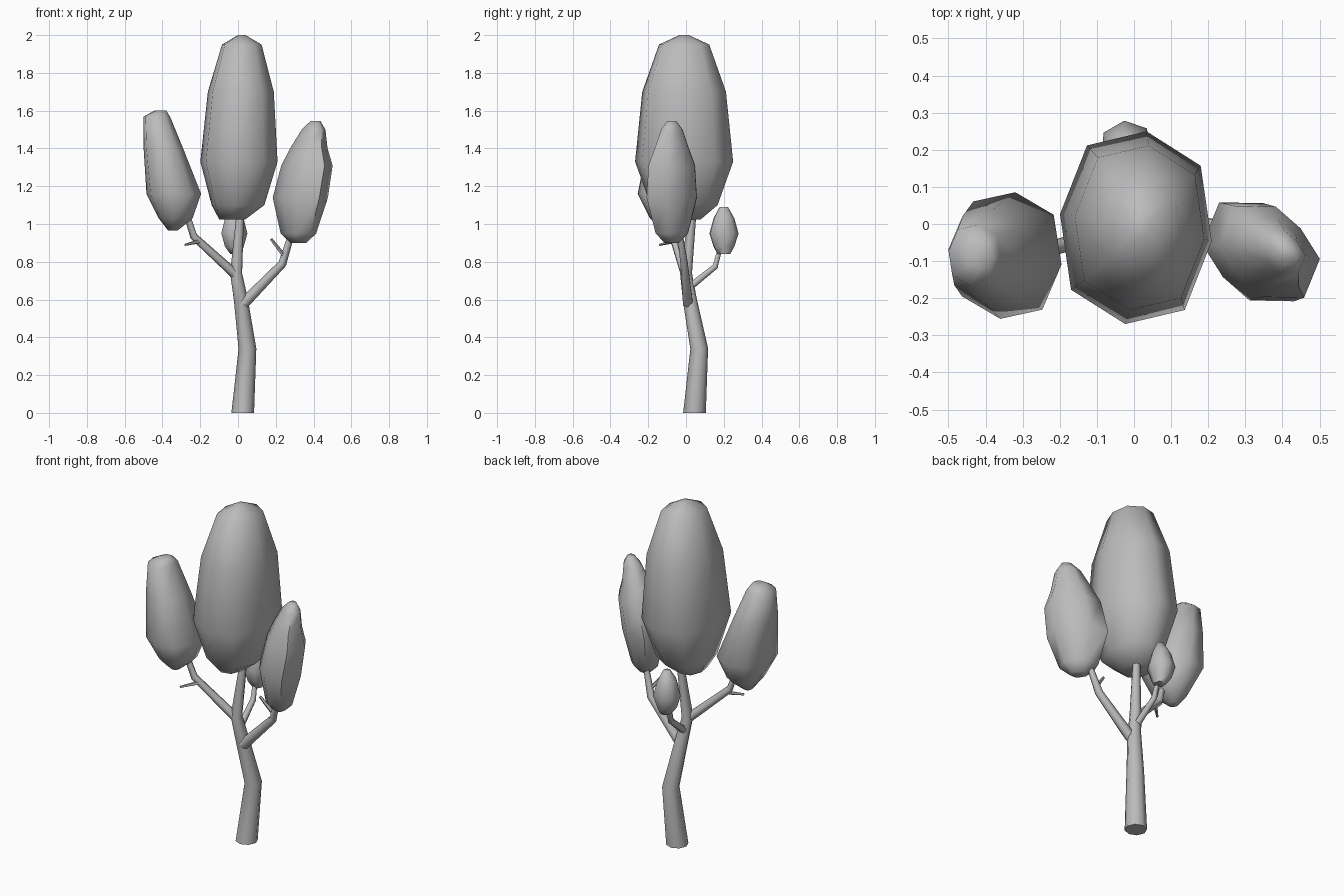
import bpy, bmesh, math
from mathutils import Vector

cube = bpy.data.objects.get("Cube")
if cube:
    bpy.data.objects.remove(cube, do_unlink=True)

grey = bpy.data.materials.new("plain grey")
grey.use_nodes = True
grey.diffuse_color = (0.5, 0.5, 0.5, 1)
grey.node_tree.nodes["Principled BSDF"].inputs["Base Color"].default_value = grey.diffuse_color


def loft(name, rings):
    """Skin a list of point rings, close both ends and shade smooth."""
    bm = bmesh.new()
    loops = [[bm.verts.new(point) for point in ring] for ring in rings]
    for lower, upper in zip(loops, loops[1:]):
        for i in range(len(lower)):
            j = (i + 1) % len(lower)
            bm.faces.new((lower[i], lower[j], upper[j], upper[i]))
    bm.faces.new(reversed(loops[0]))
    bm.faces.new(loops[-1])
    bmesh.ops.recalc_face_normals(bm, faces=bm.faces)
    mesh = bpy.data.meshes.new(name)
    bm.to_mesh(mesh)
    bm.free()
    mesh.materials.append(grey)
    mesh.shade_smooth()
    mesh.set_sharp_from_angle(angle=math.radians(65))
    obj = bpy.data.objects.new(name, mesh)
    bpy.context.collection.objects.link(obj)


def limb(name, start_radius, end_radius, *path, sides=6):
    """Bent tube that tapers with height along its path."""
    points = [Vector(point) for point in path]
    up = Vector((0, 0, 1))
    first, last = points[0], points[-1]
    rings = []
    for i, point in enumerate(points):
        ahead = points[min(i + 1, len(points) - 1)] - points[max(i - 1, 0)]
        # Anything standing on the ground is cut level
        turn = up.rotation_difference(up if point.z == 0 else ahead.normalized())
        along = (point.z - first.z) / (last.z - first.z)
        radius = start_radius + along * (end_radius - start_radius)
        ring = []
        for side in range(sides):
            angle = math.tau * side / sides
            ring.append(point + turn @ Vector((radius * math.cos(angle), radius * math.sin(angle), 0)))
        rings.append(ring)
    loft(name, rings)


def crown(name, y, depth, sections, squareness=2.5, pull=0, sides=8):
    """Faceted foliage from (height, x centre, half width) sections.
    Depth is the ratio of y to x; pull stretches the plan along a diagonal."""
    rings = []
    for height, x, half_width in sections:
        ring = []
        for side in range(sides):
            angle = math.tau * side / sides - math.radians(8)
            c, s = math.cos(angle), math.sin(angle)
            outline = (abs(c) ** squareness + abs(s) ** squareness) ** (-1 / squareness)
            radius = half_width * outline * (1 + pull * math.sin(2 * angle))
            ring.append((x + radius * c, y + radius * s * depth, height))
        rings.append(ring)
    loft(name, rings)


# Trunk
limb("trunk", 0.06, 0.018, (0.025, 0.045, 0), (0.05, 0.07, 0.34), (0.015, 0.02, 0.6),
     (-0.01, 0, 0.74), (0.015, 0.04, 1.1), sides=8)

# Branches
limb("right_branch", 0.026, 0.016, (0, 0, 0.72), (-0.235, -0.07, 0.935), (-0.28, -0.09, 1.08))
limb("left_branch", 0.03, 0.016, (0.03, 0.01, 0.58), (0.235, -0.01, 0.79), (0.29, -0.035, 0.97))
limb("back_branch", 0.022, 0.013, (0, 0, 0.65), (-0.01, 0.155, 0.775), (-0.015, 0.185, 0.89))

# Broken twigs
limb("right_twig", 0.012, 0.006, (-0.2, -0.065, 0.91), (-0.28, -0.14, 0.89), sides=5)
limb("left_twig", 0.012, 0.008, (0.245, -0.02, 0.83), (0.175, -0.045, 0.92), sides=5)

# Foliage
crown("main_crown", -0.01, 1.27,
      [(1.025, -0.03, 0.07), (1.1, 0, 0.14), (1.33, 0.005, 0.205),
       (1.7, 0.015, 0.175), (1.95, 0.02, 0.105), (2, 0.02, 0.02)])
crown("right_crown", -0.085, 1.18,
      [(0.965, -0.345, 0.025), (1.03, -0.33, 0.09), (1.16, -0.34, 0.145),
       (1.4, -0.395, 0.105), (1.57, -0.43, 0.07), (1.6, -0.41, 0.03)])
crown("left_crown", -0.075, 1,
      [(0.9, 0.32, 0.04), (0.95, 0.32, 0.09), (1.14, 0.33, 0.14), (1.31, 0.365, 0.13),
       (1.4, 0.375, 0.095), (1.5, 0.4, 0.06), (1.545, 0.41, 0.025)], squareness=2, pull=-0.2)
crown("back_crown", 0.2, 1.12,
      [(0.84, -0.01, 0.03), (0.88, -0.02, 0.05), (0.95, -0.02, 0.07),
       (1.03, -0.02, 0.05), (1.09, -0.015, 0.02)], sides=7)
